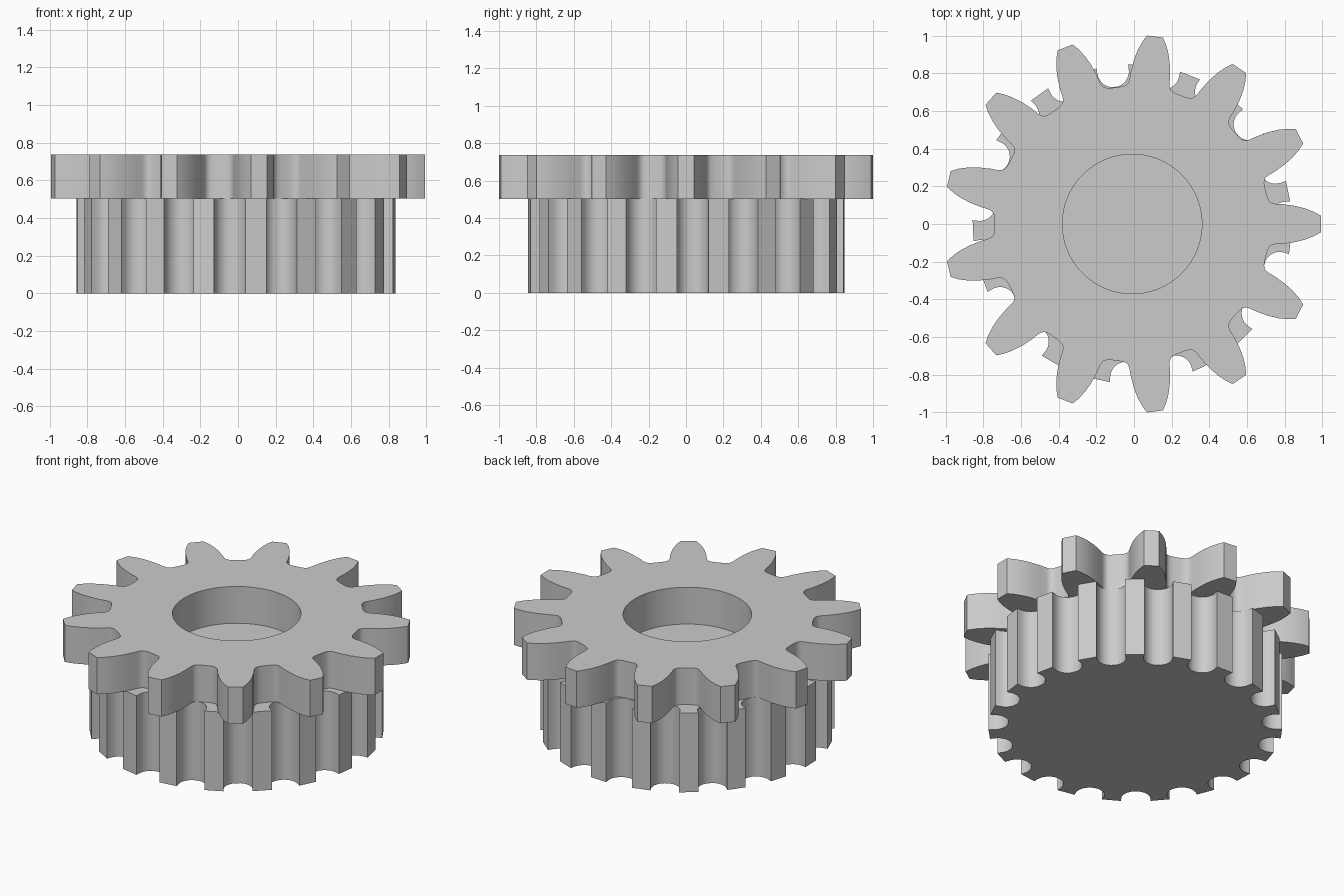
import bpy, bmesh, math
from mathutils import Matrix, Vector

cube = bpy.data.objects.get("Cube")
if cube:
    bpy.data.objects.remove(cube)

CENTRE_X = -0.0095
SPLIT_Z = 0.503
TOP_Z = 0.737

grey = bpy.data.materials.new("plain_grey")
grey.use_nodes = True
colour = (0.6, 0.6, 0.6, 1)
grey.diffuse_color = colour
grey.node_tree.nodes["Principled BSDF"].inputs["Base Color"].default_value = colour


def repeat(half, count, offset):
    """Mirror half a tooth about its axis (x) and repeat it round the centre."""
    tooth = [Vector((x, -y)) for x, y in reversed(half)] + [Vector(p) for p in half]
    return [Matrix.Rotation(math.radians(offset) + math.tau * k / count, 2) @ p
            for k in range(count) for p in tooth]


def extrude_part(name, loops, z0, z1):
    """Fill the closed loops (outline and holes) and extrude them upward."""
    bm = bmesh.new()
    edges = []
    for loop in loops:
        vs = [bm.verts.new((p.x + CENTRE_X, p.y, z0)) for p in loop]
        edges += [bm.edges.new((a, b)) for a, b in zip(vs, vs[1:] + vs[:1])]
    bmesh.ops.triangle_fill(bm, edges=edges, use_beauty=True, normal=(0, 0, 1))
    result = bmesh.ops.extrude_face_region(bm, geom=bm.faces[:], use_keep_orig=True)
    verts = [g for g in result["geom"] if isinstance(g, bmesh.types.BMVert)]
    bmesh.ops.translate(bm, verts=verts, vec=(0, 0, z1 - z0))
    bmesh.ops.recalc_face_normals(bm, faces=bm.faces[:])
    mesh = bpy.data.meshes.new(name)
    bm.to_mesh(mesh)
    bm.free()
    mesh.materials.append(grey)
    obj = bpy.data.objects.new(name, mesh)
    bpy.context.collection.objects.link(obj)
    bpy.ops.object.select_all(action="DESELECT")
    obj.select_set(True)
    bpy.context.view_layer.objects.active = obj
    bpy.ops.object.shade_smooth_by_angle(angle=math.radians(28))
    return obj


# Upper spur gear: curved flank, root fillet, round bore
flank = [(1.002, 0.043), (0.965, 0.064), (0.92, 0.082), (0.865, 0.096), (0.80, 0.105),
         (0.76, 0.107), (0.742, 0.111), (0.729, 0.120), (0.721, 0.133), (0.714, 0.153)]
bore = [Vector((0.37 * math.cos(a), 0.37 * math.sin(a)))
        for a in (math.tau * i / 96 for i in range(96))]
extrude_part("spur_gear", [repeat(flank, 13, 0), bore], SPLIT_Z, TOP_Z)

# Lower belt pulley: flat tooth tips with U-shaped grooves between them
TEETH, TIP_R, GROOVE_R, GROOVE_CENTRE = 19, 0.847, 0.084, 0.816
half_pitch = math.pi / TEETH
turn = Matrix.Rotation(half_pitch, 2)
groove = [Vector((math.sqrt(TIP_R ** 2 - GROOVE_R ** 2), -GROOVE_R))]
for i in range(8):
    a = math.pi / 2 * i / 8
    groove.append(Vector((GROOVE_CENTRE - GROOVE_R * math.sin(a), -GROOVE_R * math.cos(a))))
half_tooth = [tuple(turn @ p) for p in groove]
extrude_part("belt_pulley", [repeat(half_tooth, TEETH, 11.9)], 0, SPLIT_Z)
